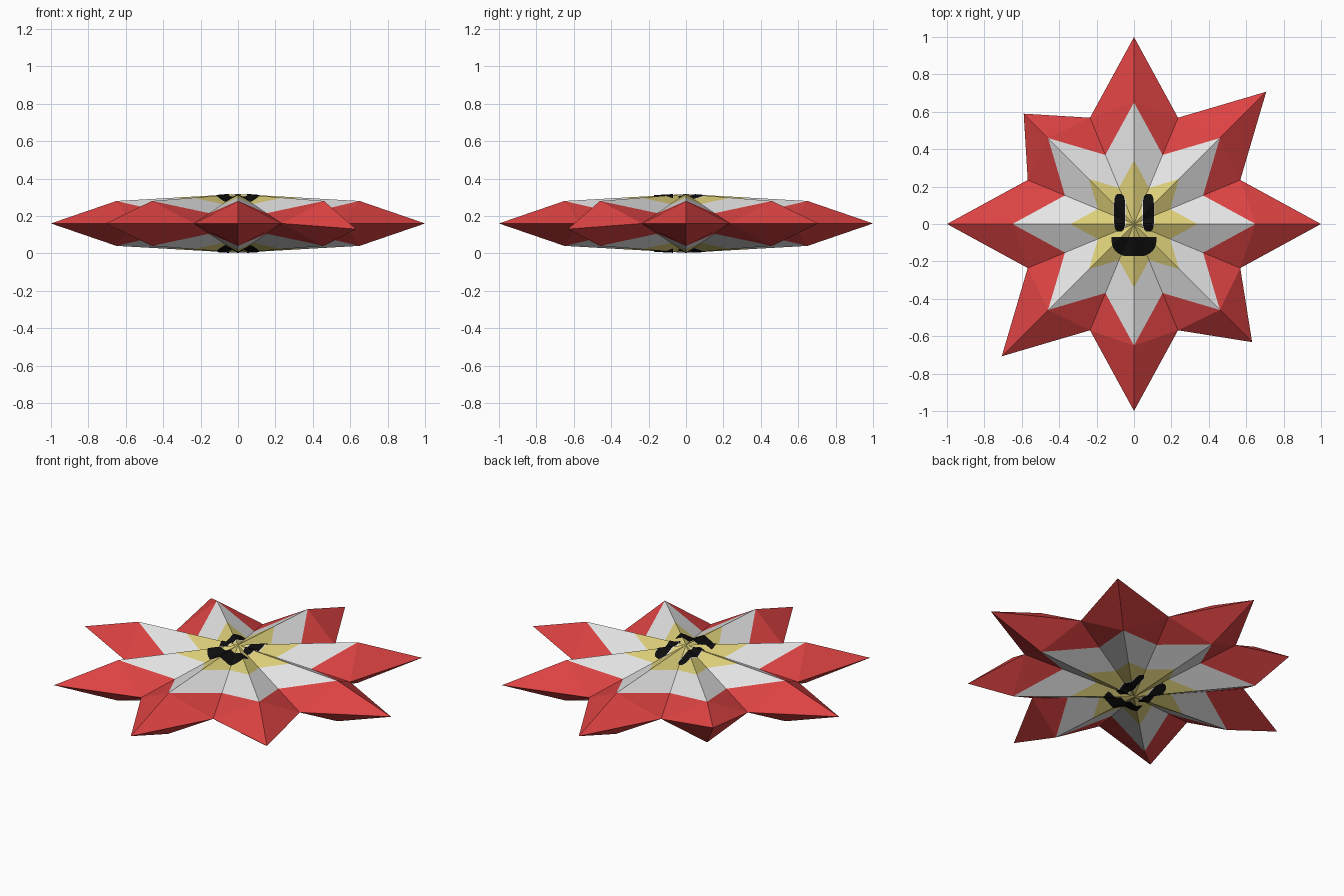
import bpy, bmesh, math
from mathutils import Vector

if "Cube" in bpy.data.objects:
    bpy.data.objects.remove(bpy.data.objects["Cube"])

MID, H = 0.16, 0.157            # middle plane and half thickness
RIDGE_R, RIDGE_H = 0.65, 0.12   # where each arm's ridge bends
VALLEY_R = 0.615
YEL = 0.34                      # radius of the yellow star
STEP = math.pi / 8
SLOPE_U = (H - RIDGE_H) / RIDGE_R
SLOPE_V = (H - SLOPE_U * VALLEY_R * math.cos(STEP)) / (VALLEY_R * math.sin(STEP))


def material(name, rgb):
    m = bpy.data.materials.new(name)
    m.diffuse_color = (*rgb, 1)
    m.use_nodes = True
    m.node_tree.nodes["Principled BSDF"].inputs["Base Color"].default_value = m.diffuse_color
    return m


RED = material("red", (0.72, 0.055, 0.055))
WHITE = material("white", (0.78, 0.78, 0.78))
YELLOW = material("yellow", (0.72, 0.62, 0.19))
BLACK = material("black", (0.004, 0.004, 0.004))


def finish(bm, name, mats):
    me = bpy.data.meshes.new(name)
    bm.to_mesh(me)
    bm.free()
    for m in mats:
        me.materials.append(m)
    ob = bpy.data.objects.new(name, me)
    bpy.context.collection.objects.link(ob)
    return ob


def surface(x, y):
    """Height of the inner star above the middle plane."""
    r, a = math.hypot(x, y), math.atan2(y, x) % (2 * STEP)
    a = min(a, 2 * STEP - a)
    return H - SLOPE_U * r * math.cos(a) - SLOPE_V * r * math.sin(a)


# Eight-pointed star; two broken tips are shorter and bent: index -> (radius, height)
tips = {3: (0.834, 0.05), 7: (0.893, -0.03)}
bm = bmesh.new()
for i in range(8):
    ang = i * 2 * STEP
    tip_r, tip_h = tips.get(i, (1.0, 0.0))
    for side in (-1, 1):
        for up in (-1, 1):
            def pt(r, a, h):
                return Vector((r * math.cos(a), r * math.sin(a), MID + h))

            va = ang + side * STEP
            centre = pt(0, 0, up * H)
            ridge = pt(RIDGE_R, ang, up * RIDGE_H)
            valley = pt(VALLEY_R, va, 0)
            tip = pt(tip_r, ang, tip_h)
            r1 = centre.lerp(ridge, YEL / RIDGE_R)
            v1 = centre.lerp(valley, YEL)
            v2 = centre.lerp(valley, RIDGE_R)
            for pts, mi in (((centre, r1, v1), 2), ((r1, ridge, v2, v1), 1),
                            ((ridge, valley, v2), 0), ((ridge, tip, valley), 0)):
                f = bm.faces.new([bm.verts.new(p) for p in pts])
                f.material_index = mi
bmesh.ops.remove_doubles(bm, verts=bm.verts[:], dist=1e-4)
bmesh.ops.recalc_face_normals(bm, faces=bm.faces[:])
finish(bm, "star_body", (RED, WHITE, YELLOW))


def plate(name, cx, y0, y1, width, mat, lift, up, n=24):
    """Thin painted patch draped on the star; width(t) is the half width, t in 0..1."""
    bm = bmesh.new()
    rows = []
    for j in range(n + 1):
        t = j / n
        y, w = y0 + (y1 - y0) * t, width(t)
        row = []
        for k in range(n + 1):
            x = cx + w * (2 * k / n - 1)
            row.append(bm.verts.new((x, y, MID + up * (surface(x, y) + lift))))
        rows.append(row)
    for a, b in zip(rows, rows[1:]):
        for k in range(n):
            quad = [a[k], a[k + 1], b[k + 1], b[k]]
            f = bm.faces.new(quad)
            f.normal_update()
            if f.normal.z * up < 0:
                f.normal_flip()
    finish(bm, name, (mat,))


def eye_width(w):
    return lambda t: w * math.sqrt(1 - (0.97 * abs(2 * t - 1)) ** 6)


def mouth_width(t):
    return 0.12 * math.sqrt(1 - (0.92 * t) ** 3)


# Face painted on both sides
for up, label in ((1, "top"), (-1, "bottom")):
    for sx, hand in ((-1, "left"), (1, "right")):
        plate(f"{label}_{hand}_eye_rim", sx * 0.076, -0.035, 0.155,
              eye_width(0.033), WHITE, 0.002, up)
        plate(f"{label}_{hand}_eye", sx * 0.077, -0.04, 0.16,
              eye_width(0.029), BLACK, 0.004, up)
    plate(f"{label}_mouth", 0, -0.07, -0.17, mouth_width, BLACK, 0.004, up)
